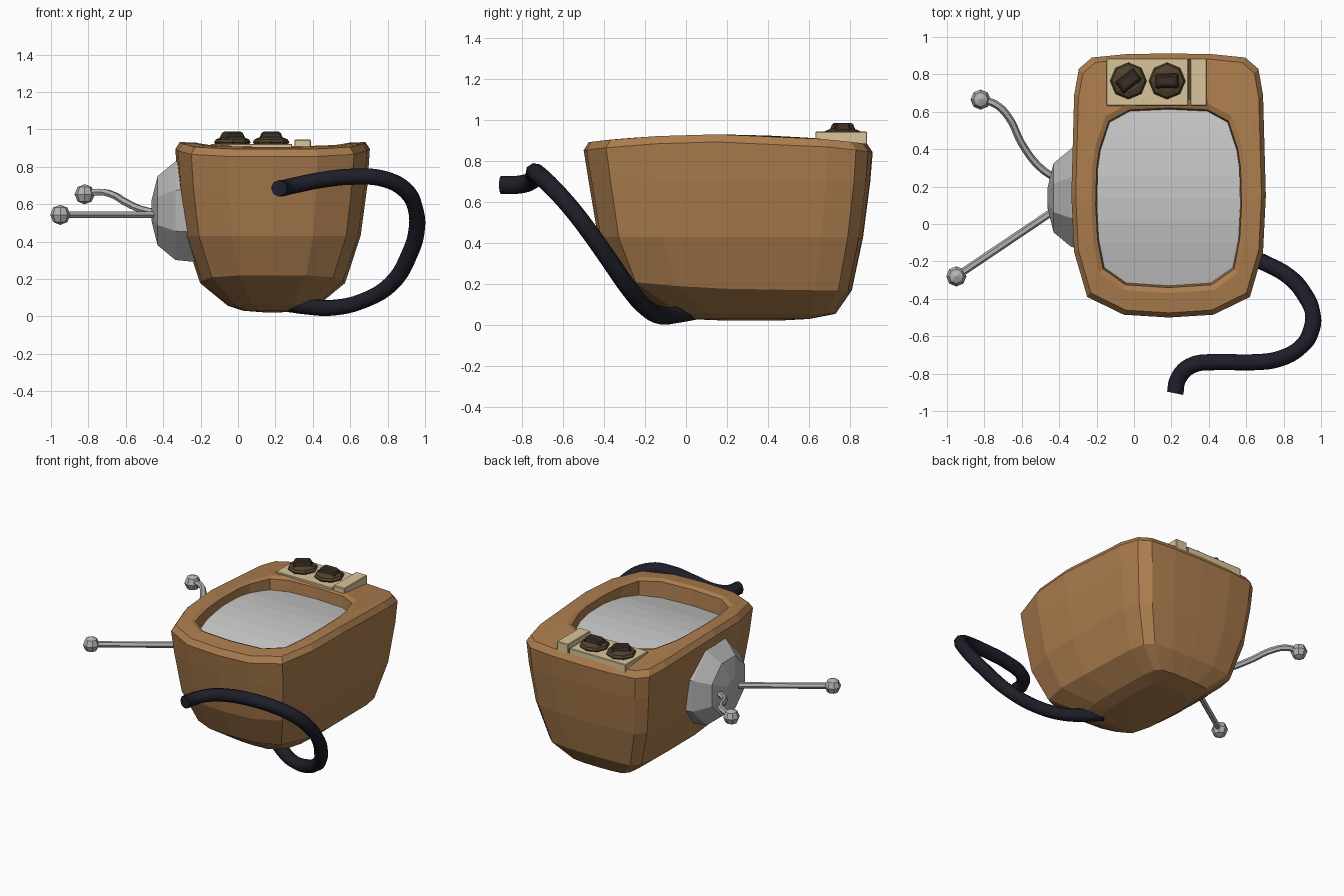
import bpy, bmesh, math
from mathutils import Vector, Matrix

cube = bpy.data.objects.get("Cube")
if cube:
    bpy.data.objects.remove(cube, do_unlink=True)

CX = 0.185  # cabinet centre line


def material(name, r, g, b):
    m = bpy.data.materials.new(name)
    m.use_nodes = True
    m.diffuse_color = (r, g, b, 1)
    m.node_tree.nodes["Principled BSDF"].inputs["Base Color"].default_value = (r, g, b, 1)
    return m


WOOD = material("wood brown", 0.41, 0.205, 0.076)
GLASS = material("screen grey", 0.58, 0.58, 0.58)
METAL = material("metal grey", 0.45, 0.45, 0.45)
TAN = material("panel tan", 0.7, 0.56, 0.32)
OLIVE = material("knob olive brown", 0.08, 0.056, 0.026)
DARK = material("knob dark brown", 0.045, 0.027, 0.019)
BLACK = material("cable black", 0.013, 0.013, 0.023)


def finish(name, bm, mat):
    bmesh.ops.recalc_face_normals(bm, faces=bm.faces)
    me = bpy.data.meshes.new(name)
    bm.to_mesh(me)
    bm.free()
    me.materials.append(mat)
    ob = bpy.data.objects.new(name, me)
    bpy.context.collection.objects.link(ob)


def loft(name, rings, mat, cap_start=False, cap_end=False):
    bm = bmesh.new()
    loops = [[bm.verts.new(p) for p in ring] for ring in rings]
    n = len(loops[0])
    for a, b in zip(loops, loops[1:]):
        for i in range(n):
            j = (i + 1) % n
            bm.faces.new((a[i], a[j], b[j], b[i]))
    if cap_start:
        bm.faces.new(loops[0])
    if cap_end:
        bm.faces.new(loops[-1])
    finish(name, bm, mat)


def mirrored(half):
    return half + [(-x, y) for x, y in half[-2:0:-1]]


def drop(y):
    return 0.045 * ((y - 0.17) / 0.7) ** 2


# Cabinet outline and screen opening, half each, from back to front
outer = mirrored([(0, .912), (.23, .908), (.41, .89), (.48, .83), (.505, .69),
                  (.52, .15), (.505, -.15), (.435, -.39), (.24, -.485), (0, -.5)])
hole = mirrored([(0, .62), (.21, .61), (.32, .55), (.37, .4), (.385, .3),
                 (.39, .1), (.38, -.08), (.35, -.24), (.23, -.325), (0, -.34)])


def section(sx, y0, y1, z, front_lift=0.0, curved=False):
    ring = []
    for x, y in outer:
        t = (y + .5) / 1.412
        yy = y0 + t * (y1 - y0)
        ring.append((CX + x * sx, yy, z - (drop(yy) if curved else 0) + front_lift * (1 - t) ** 3))
    return ring


def opening(scale, z):
    return [(CX + x * scale, .14 + (y - .14) * scale, z - drop(y)) for x, y in hole]


# Wooden cabinet shell with a rim around the recessed screen
loft("cabinet", [
    section(.1, .2, .45, .022),
    section(.3, .0, .6, .03),
    section(.46, -.1, .73, .055, .01),
    section(.745, -.335, .81, .17, .05),
    section(.905, -.43, .865, .43),
    section(.975, -.475, .9, .7),
    section(1, -.5, .912, .895, curved=True),
    section(.955, -.475, .885, .932, curved=True),
    opening(1.06, .93),
    opening(1, .918),
    opening(.97, .76),
], WOOD, cap_start=True)

# Screen: opening outline sliced into strips and bowed front to back
bm = bmesh.new()
bm.faces.new([bm.verts.new((x, y, 0)) for x, y, z in opening(.985, 0)])
for i in range(7):
    bmesh.ops.bisect_plane(bm, geom=bm.verts[:] + bm.edges[:] + bm.faces[:],
                           plane_co=(0, -.22 + i * .12, 0), plane_no=(0, 1, 0))
for v in bm.verts:
    v.co.z = .88 - .33 * (v.co.y - .2) ** 2 - .1 * (v.co.x - CX) ** 2
finish("screen", bm, GLASS)


def box(name, x0, x1, y0, y1, z0, z1, mat, bevel=0.0, turn=0.0, taper=1.0):
    bm = bmesh.new()
    bmesh.ops.create_cube(bm, size=1)
    for v in bm.verts:
        if v.co.z > 0:
            v.co.xy *= taper
    bmesh.ops.scale(bm, vec=(x1 - x0, y1 - y0, z1 - z0), verts=bm.verts)
    if bevel:
        bmesh.ops.bevel(bm, geom=bm.edges[:], offset=bevel, segments=1, affect='EDGES')
    mid = Vector((x0 + x1, y0 + y1, z0 + z1)) / 2
    bm.transform(Matrix.Translation(mid) @ Matrix.Rotation(turn, 4, 'Z'))
    finish(name, bm, mat)


# Control panel
box("control_panel", -.148, .29, .632, .885, .85, .922, TAN, .004)
box("panel_groove", .285, .305, .64, .88, .85, .91, OLIVE)
box("panel_strip", .302, .389, .632, .885, .85, .945, TAN, .004)


def disc(r, z, x, y, n=8):
    return [(x + r * math.cos(math.tau * i / n),
             y + r * math.sin(math.tau * i / n), z) for i in range(n)]


# Two dials with tapered grips
for side, x, turn in (("right", -.03, .65), ("left", .177, .03)):
    y = .765
    loft(side + "_dial", [disc(.088, .915, x, y), disc(.098, .932, x, y), disc(.088, .947, x, y),
                          disc(.055, .96, x, y)], OLIVE, True, True)
    box(side + "_dial_grip", x - .066, x + .066, y - .042, y + .042, .945, .988, DARK,
        .008, turn, .72)

# Faceted antenna base on the side
rings = []
for r, x in ((.3, -.2), (.285, -.335), (.2, -.43), (.06, -.462)):
    rings.append([(x, .14 + r * math.cos(math.tau * (i + .5) / 8),
                   .565 + r * math.sin(math.tau * (i + .5) / 8)) for i in range(8)])
loft("antenna_base", rings, METAL, True, True)


def tube(name, points, radius, mat, roundness):
    cu = bpy.data.curves.new(name, 'CURVE')
    cu.dimensions = '3D'
    cu.bevel_depth = radius
    cu.bevel_resolution = roundness
    cu.resolution_u = 5
    cu.use_fill_caps = True
    sp = cu.splines.new('BEZIER')
    sp.bezier_points.add(len(points) - 1)
    for bp, p in zip(sp.bezier_points, points):
        bp.co = p
        bp.handle_left_type = bp.handle_right_type = 'AUTO'
    cu.materials.append(mat)
    ob = bpy.data.objects.new(name, cu)
    bpy.context.collection.objects.link(ob)
    bpy.ops.object.select_all(action='DESELECT')
    ob.select_set(True)
    bpy.context.view_layer.objects.active = ob
    bpy.ops.object.convert(target='MESH')
    bpy.ops.object.shade_smooth_by_angle(angle=math.radians(50))


def ball(name, centre):
    bm = bmesh.new()
    bmesh.ops.create_uvsphere(bm, u_segments=8, v_segments=4, radius=.054)
    bmesh.ops.translate(bm, vec=centre, verts=bm.verts)
    finish(name, bm, METAL)


# Straight and bent antennas
tube("front_antenna", [(-.4, .09, .543), (-.95, -.28, .543)], .02, METAL, 1)
ball("front_antenna_tip", (-.95, -.28, .543))
tube("back_antenna", [(-.4, .23, .55), (-.51, .31, .57), (-.6, .43, .61), (-.67, .57, .65),
                      (-.74, .64, .665), (-.82, .665, .655)], .02, METAL, 1)
ball("back_antenna_tip", (-.82, .665, .653))

# Power cable
tube("power_cable", [(.22, -.905, .685), (.235, -.83, .685), (.3, -.76, .7), (.45, -.738, .73),
                     (.62, -.74, .747), (.78, -.72, .735), (.9, -.65, .67), (.95, -.56, .57),
                     (.955, -.475, .46), (.92, -.39, .34), (.82, -.275, .175), (.66, -.19, .08),
                     (.5, -.11, .046), (.38, -.04, .052), (.28, .03, .065)], .044, BLACK, 2)
